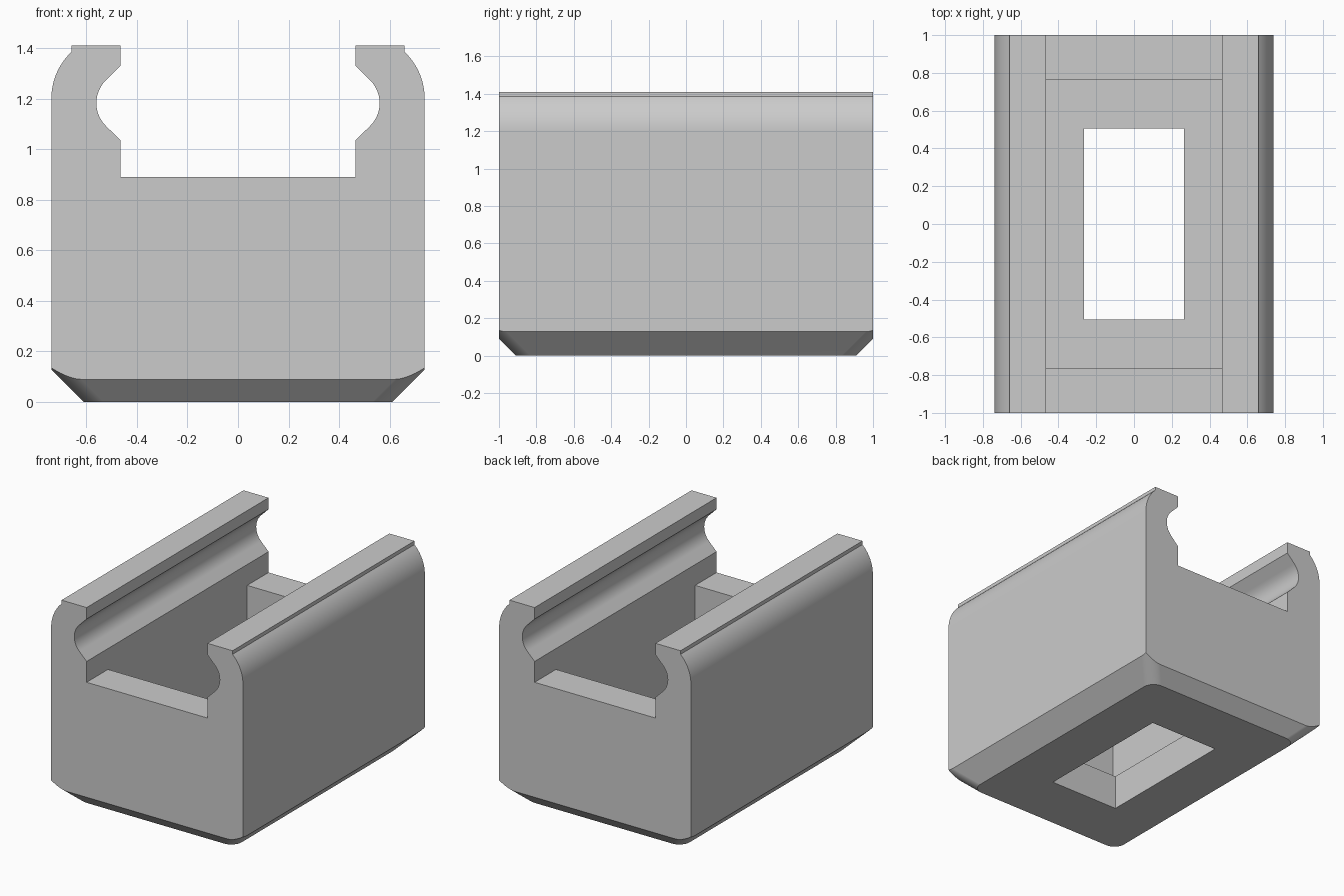
import bpy
import bmesh
from math import cos, sin, pi, radians

default = bpy.data.objects.get("Cube")
if default:
    bpy.data.objects.remove(default, do_unlink=True)

grey = bpy.data.materials.new("light grey")
grey.use_nodes = True
grey.diffuse_color = (0.6, 0.6, 0.6, 1)
grey.node_tree.nodes["Principled BSDF"].inputs["Base Color"].default_value = (0.6, 0.6, 0.6, 1)


def arc(cx, cy, r, start, end, steps):
    """Points on an arc, angles in degrees."""
    angles = [radians(start + (end - start) * i / steps) for i in range(steps + 1)]
    return [(cx + r * cos(a), cy + r * sin(a)) for a in angles]


def loft(name, rings):
    """Closed solid through rings that have equal point counts."""
    bm = bmesh.new()
    loops = [[bm.verts.new(p) for p in ring] for ring in rings]
    for a, b in zip(loops, loops[1:]):
        for i in range(len(a)):
            j = (i + 1) % len(a)
            bm.faces.new((a[i], a[j], b[j], b[i]))
    bm.faces.new(loops[0])
    bm.faces.new(loops[-1])
    bmesh.ops.recalc_face_normals(bm, faces=bm.faces)
    mesh = bpy.data.meshes.new(name)
    bm.to_mesh(mesh)
    bm.free()
    mesh.materials.append(grey)
    obj = bpy.data.objects.new(name, mesh)
    bpy.context.collection.objects.link(obj)
    return obj


def prism(name, profile, half_length):
    """Front profile (x, z) extruded along y."""
    return loft(name, [[(x, y, z) for x, z in profile] for y in (-half_length, half_length)])


def rectangle(half_width, low, high):
    return [(-half_width, low), (half_width, low), (half_width, high), (-half_width, high)]


def rounded_ring(grow, z):
    """Rounded rectangle widened by grow, at height z."""
    r = 0.08
    cx, cy = 0.61 + grow - r, 0.91 + grow - r
    ring = []
    for k, (sx, sy) in enumerate([(1, 1), (-1, 1), (-1, -1), (1, -1)]):
        ring += arc(sx * cx, sy * cy, r, 90 * k, 90 * k + 90, 10)
    return [(x, y, z) for x, y in ring]


def cut(target, tool, operation):
    tool.hide_render = True
    mod = target.modifiers.new(operation, "BOOLEAN")
    mod.operation = operation
    mod.solver = "EXACT"
    mod.object = tool
    bpy.context.view_layer.objects.active = target
    bpy.ops.object.modifier_apply(modifier=mod.name)
    bpy.data.objects.remove(tool, do_unlink=True)


# Body profile: right half from the bottom up the outside and down the grooved inside
half = [(0.738, 0.0)]
half += arc(0.484, 1.2, 0.254, 0, 46.7, 14)
half += [(0.658, 1.41), (0.465, 1.41), (0.465, 1.33)]
half += arc(0.433, 1.182, 0.127, 45, -45, 14)
half += [(0.465, 1.035), (0.465, 0.89)]
body = prism("rail_block", half + [(-x, z) for x, z in reversed(half)], 1.0)

# Chamfered, rounded underside
envelope = loft("underside_envelope", [rounded_ring(0, 0), rounded_ring(0.2, 0.2),
                                       rounded_ring(0.2, 1.6)])
cut(body, envelope, "INTERSECT")

# Inner pocket and the opening through the floor
cut(body, prism("pocket_cutter", rectangle(0.465, 0.24, 0.96), 0.765), "DIFFERENCE")
cut(body, prism("floor_cutter", rectangle(0.265, -0.2, 0.5), 0.505), "DIFFERENCE")

# Smooth curved areas, keep edges crisp
bpy.ops.object.select_all(action="DESELECT")
body.select_set(True)
bpy.context.view_layer.objects.active = body
bpy.ops.object.shade_smooth_by_angle(angle=radians(20))
weighted = body.modifiers.new("even_shading", "WEIGHTED_NORMAL")
weighted.keep_sharp = True
